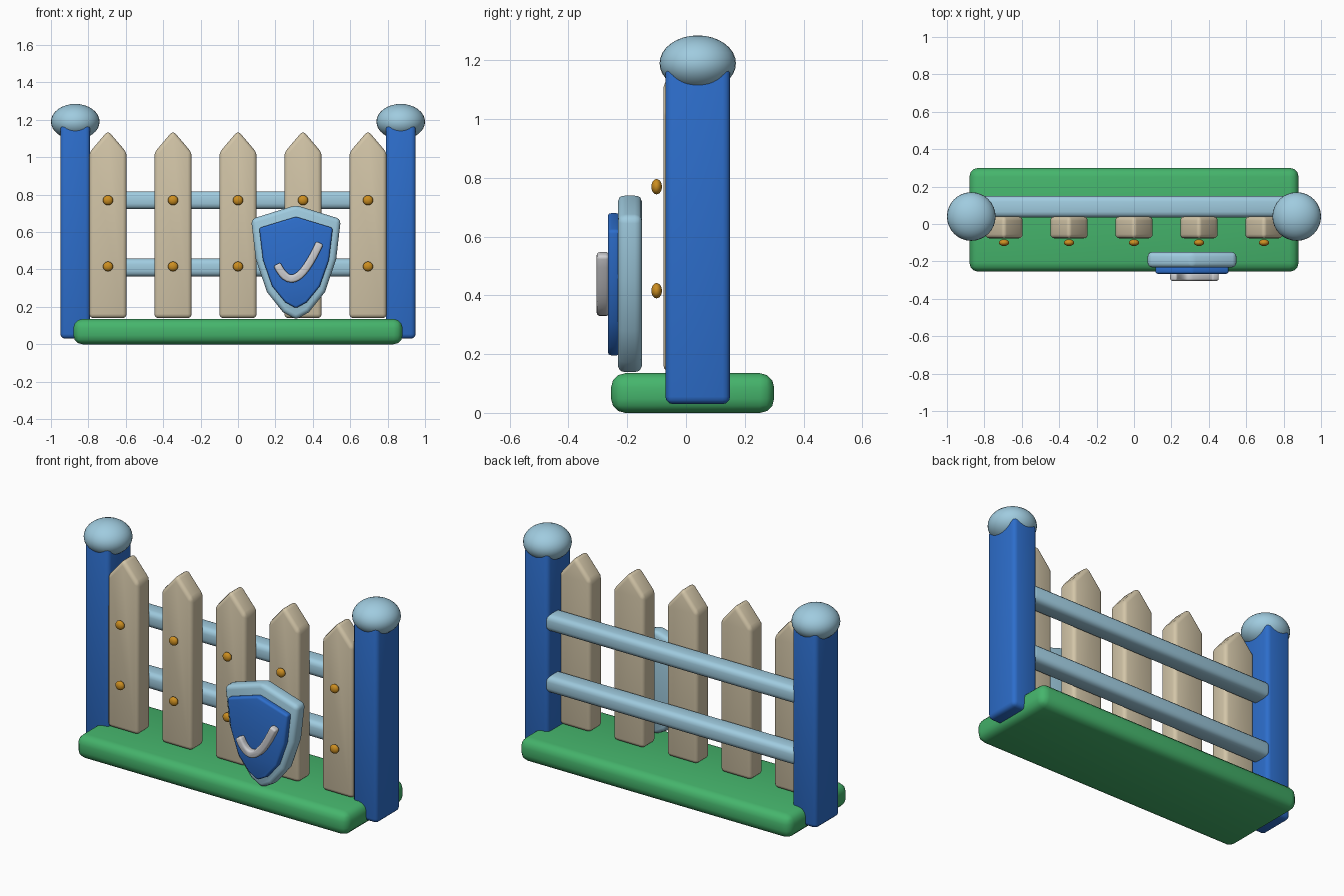
import bpy, bmesh, math
from mathutils import Vector

if "Cube" in bpy.data.objects:
    bpy.data.objects.remove(bpy.data.objects["Cube"])


def material(name, rgb):
    m = bpy.data.materials.new(name)
    m.diffuse_color = (*rgb, 1)
    m.use_nodes = True
    m.node_tree.nodes["Principled BSDF"].inputs["Base Color"].default_value = m.diffuse_color
    return m


BLUE = material("royal blue", (0.026, 0.155, 0.60))
SKY = material("pale blue", (0.35, 0.60, 0.74))
TAN = material("cream wood", (0.65, 0.56, 0.39))
GREEN = material("grass green", (0.06, 0.46, 0.15))
GOLD = material("gold", (0.60, 0.27, 0.015))
SILVER = material("silver", (0.62, 0.62, 0.64))


def finish(bm, name, mat):
    bmesh.ops.recalc_face_normals(bm, faces=bm.faces[:])
    mesh = bpy.data.meshes.new(name)
    bm.to_mesh(mesh)
    bm.free()
    mesh.materials.append(mat)
    ob = bpy.data.objects.new(name, mesh)
    bpy.context.collection.objects.link(ob)
    bpy.ops.object.select_all(action='DESELECT')
    ob.select_set(True)
    bpy.context.view_layer.objects.active = ob
    bpy.ops.object.shade_smooth_by_angle(angle=math.radians(40))
    return ob


def slab(name, outline, y0, y1, bevel, mat, segments=3):
    """Extrude an (x, z) outline from y0 to y1 and round its sharp edges."""
    bm = bmesh.new()
    face = bm.faces.new([bm.verts.new((x, y0, z)) for x, z in outline])
    new = bmesh.ops.extrude_face_region(bm, geom=[face])["geom"]
    bmesh.ops.translate(bm, vec=(0, y1 - y0, 0),
                        verts=[v for v in new if isinstance(v, bmesh.types.BMVert)])
    bmesh.ops.recalc_face_normals(bm, faces=bm.faces[:])
    sharp = [e for e in bm.edges if e.calc_face_angle(0) > math.radians(25)]
    bmesh.ops.bevel(bm, geom=sharp, offset=bevel, segments=segments,
                    profile=0.5, affect='EDGES', clamp_overlap=True)
    return finish(bm, name, mat)


def block(name, x0, x1, y0, y1, z0, z1, bevel, mat):
    return slab(name, [(x0, z0), (x1, z0), (x1, z1), (x0, z1)], y0, y1, bevel, mat)


def ball(name, center, radii, mat, u=32, v=16):
    bm = bmesh.new()
    bmesh.ops.create_uvsphere(bm, u_segments=u, v_segments=v, radius=1)
    bmesh.ops.scale(bm, vec=radii, verts=bm.verts)
    bmesh.ops.translate(bm, vec=center, verts=bm.verts)
    return finish(bm, name, mat)


# Ground slab
block("base", -0.88, 0.88, -0.255, 0.30, 0, 0.135, 0.048, GREEN)

# End posts with flattened ball caps
for side, s in (("left", -1), ("right", 1)):
    c = s * 0.87
    block(side + "_post", c - 0.08, c + 0.08, -0.07, 0.15, 0.03, 1.18, 0.025, BLUE)
    ball(side + "_post_cap", (c, 0.04, 1.19), (0.13, 0.13, 0.095), SKY)

# Horizontal rails
for level, z in (("lower", 0.41), ("upper", 0.77)):
    block(level + "_rail", -0.82, 0.82, 0.035, 0.15, z - 0.048, z + 0.048, 0.03, SKY)

# Pointed pickets, each with two studs
for i in range(5):
    c = (i - 2) * 0.3475
    slab(f"picket_{i + 1}",
         [(c - 0.1, 0.14), (c + 0.1, 0.14), (c + 0.1, 1.025),
          (c, 1.142), (c - 0.1, 1.025)], -0.077, 0.04, 0.022, TAN)
    for level, z in (("lower", 0.416), ("upper", 0.77)):
        ball(f"{level}_stud_{i + 1}", (c, -0.1, z), (0.027, 0.018, 0.026), GOLD, 20, 12)

# Shield: thick rim and inner plate share one mirrored outline
half = [(0.24, 0.235), (0.215, 0.02), (0.155, -0.155), (0.07, -0.262)]
shape = [(0, 0.31)] + half + [(0, -0.302)] + [(-x, z) for x, z in reversed(half)]


def shield(name, sx, sz, y0, y1, bevel, mat):
    slab(name, [(0.31 + x * sx, 0.434 + z * sz) for x, z in shape], y0, y1, bevel, mat)


shield("shield_rim", 1, 1, -0.232, -0.15, 0.024, SKY)
shield("shield_plate", 0.82, 0.80, -0.266, -0.225, 0.012, BLUE)

# Check mark: a ribbon along a smooth curve
path = []
knots = [Vector(p) for p in ((0.208, 0.428), (0.275, 0.285), (0.35, 0.35), (0.437, 0.542))]
for i in range(15):
    t = i / 14
    path.append(knots[0] * (1 - t) ** 3 + knots[1] * 3 * t * (1 - t) ** 2
                + knots[2] * 3 * t * t * (1 - t) + knots[3] * t ** 3)
upper, lower = [], []
for i, p in enumerate(path):
    d = (path[min(i + 1, 14)] - path[max(i - 1, 0)]).normalized()
    n = Vector((-d.y, d.x)) * 0.021
    upper.append(tuple(p + n))
    lower.append(tuple(p - n))
slab("check_mark", lower + upper[::-1], -0.304, -0.262, 0.011, SILVER)
